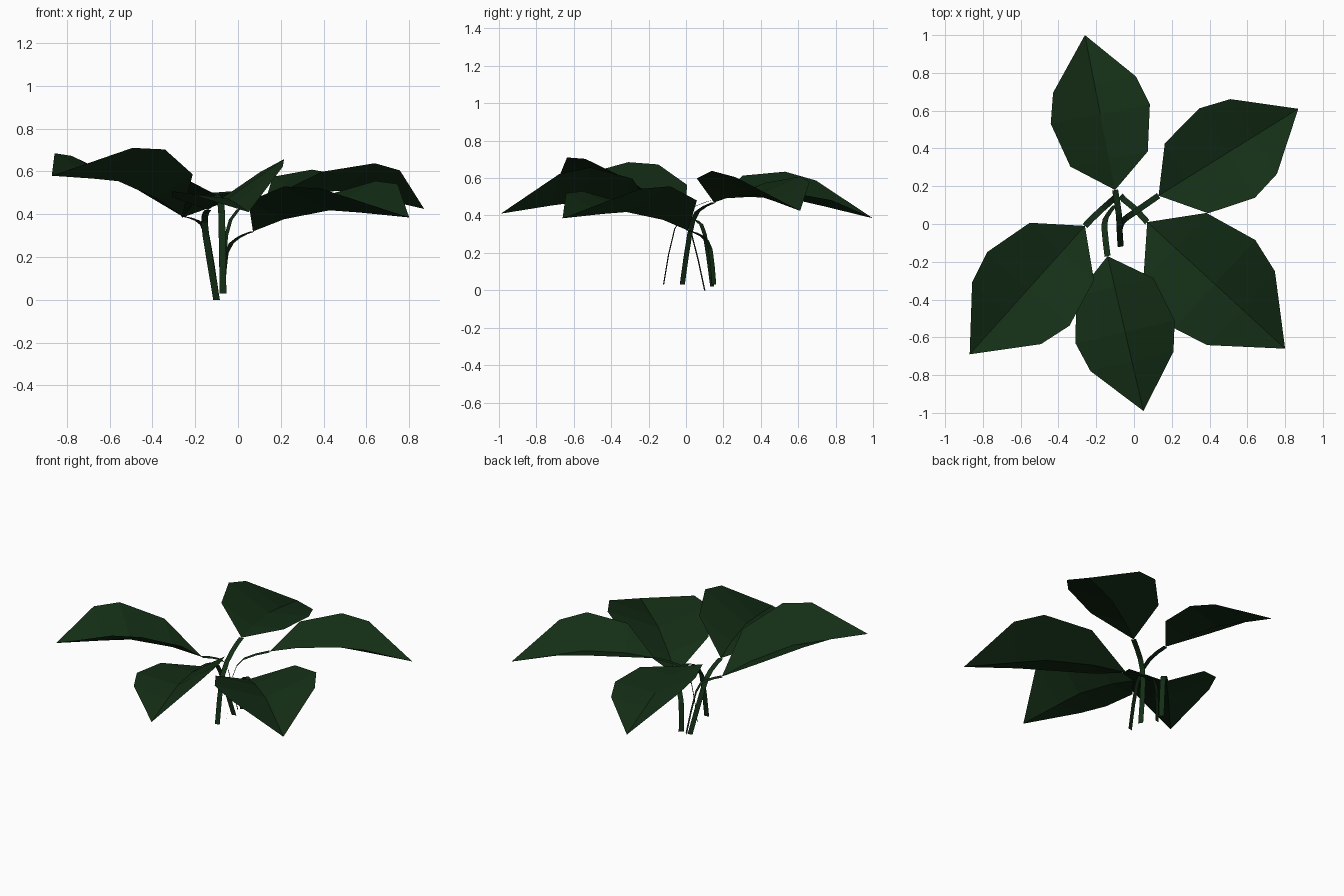
import bpy
from mathutils import Vector

if "Cube" in bpy.data.objects:
    bpy.data.objects.remove(bpy.data.objects["Cube"])

green = bpy.data.materials.new("dark_green")
green.diffuse_color = (0.007, 0.028, 0.008, 1)
green.use_nodes = True
green.node_tree.nodes["Principled BSDF"].inputs["Base Color"].default_value = green.diffuse_color


def add_mesh(name, verts, faces):
    me = bpy.data.meshes.new(name)
    me.from_pydata([tuple(v) for v in verts], [], faces)
    me.materials.append(green)
    ob = bpy.data.objects.new(name, me)
    bpy.context.collection.objects.link(ob)
    return ob


# Leaf profile: (fraction of length, half width / length, edge lift, midrib lift)
PROFILE = [(0.20, 0.25, 0.14, 0.045), (0.49, 0.32, 0.195, 0.068), (0.68, 0.268, 0.17, 0.045)]


def leaf(name, base, tip, lift, roll):
    """V-folded leaf; roll raises the left edge and lowers the right one."""
    base, tip = Vector(base), Vector(tip)
    flat = Vector((tip.x - base.x, tip.y - base.y, 0))
    side = Vector((-flat.y, flat.x, 0))
    up = Vector((0, 0, 1))
    verts = [base, tip]
    for f, w, edge, mid in PROFILE:
        c = base.lerp(tip, f)
        tilt = roll * w / 0.32
        verts += [c + side * w + up * (edge * lift + tilt),
                  c + up * mid * lift,
                  c - side * w + up * (edge * lift - tilt)]
    faces = [(0, 3, 2), (0, 4, 3), (1, 8, 9), (1, 9, 10)]
    for i in (2, 5):
        faces += [(i, i + 1, i + 4, i + 3), (i + 1, i + 2, i + 5, i + 4)]
    return add_mesh(name, verts, faces)


def stem(name, path, tip):
    """Flat ribbon, as wide across the leaf heading."""
    pts = [Vector(p) for p in path]
    # Smooth the path with a Catmull-Rom pass
    ext = [2 * pts[0] - pts[1]] + pts + [2 * pts[-1] - pts[-2]]
    line = []
    for a, b, c, d in zip(ext, ext[1:], ext[2:], ext[3:]):
        line += [b, (9 * (b + c) - a - d) / 16]
    line.append(pts[-1])
    h = Vector(tip) - pts[-1]
    across = Vector((-h.y, h.x, 0)).normalized() * 0.016
    verts = [p + s * across for p in line for s in (1, -1)]
    faces = [(2 * i, 2 * i + 1, 2 * i + 3, 2 * i + 2) for i in range(len(line) - 1)]
    return add_mesh(name, verts, faces)


# name, stem path (last point = leaf base), leaf tip, edge lift, roll
PLANT = [
    ("back", [(-.07, -.12, .03), (-.075, -.06, .33), (-.08, .05, .45), (-.10, .18, .49)],
     (-.26, 1.0, .385), 0.68, 0.063),
    ("back_right", [(-.07, -.02, .03), (-.055, .02, .30), (0, .06, .42), (.13, .15, .47)],
     (.87, .61, .425), 0.9, -0.015),
    ("front_right", [(-.07, .15, .03), (-.055, .13, .22), (0, .085, .29), (.07, .01, .32)],
     (.80, -.66, .385), 0.98, 0.013),
    ("front", [(-.10, .10, 0), (-.15, .03, .30), (-.155, -.04, .39), (-.14, -.17, .42)],
     (.05, -.99, .41), 0.86, 0.075),
    ("front_left", [(-.10, .14, .02), (-.145, .10, .30), (-.19, .06, .37), (-.26, -.01, .39)],
     (-.87, -.69, .58), 1.05, 0.015),
]
for name, path, tip, lift, roll in PLANT:
    stem(name + "_stem", path, tip)
    leaf(name + "_leaf", path[-1], tip, lift, roll)
